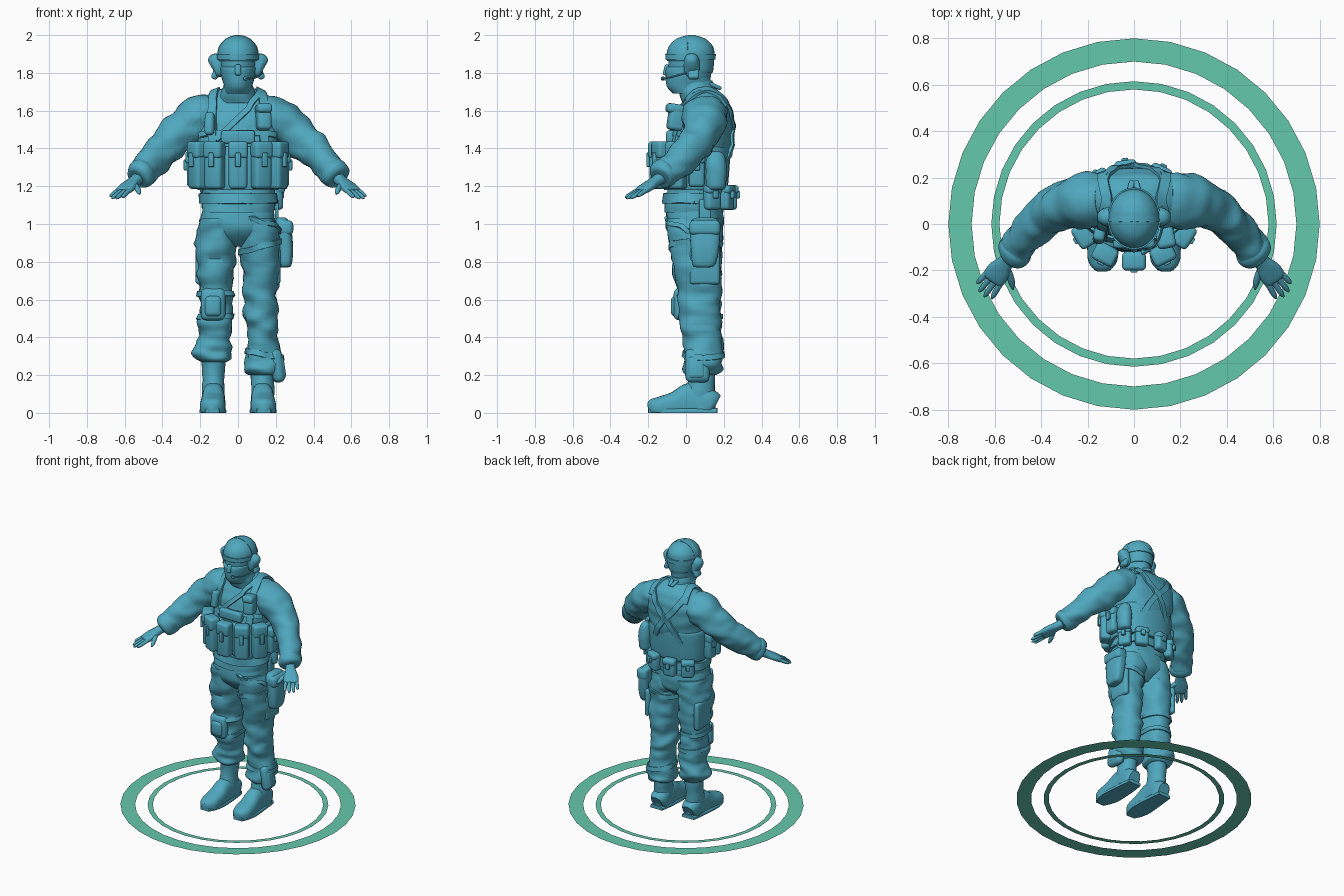
import bpy, bmesh, math
from mathutils import Vector, Matrix, noise
from mathutils.bvhtree import BVHTree

def material(name, col):
    m = bpy.data.materials.new(name)
    m.diffuse_color = (*col, 1)
    return m

BLUE = material("figure_blue", (0.08, 0.39, 0.52))
GREEN = material("ring_green", (0.13, 0.58, 0.41))
Z = Vector((0, 0, 1))

def finish(name, bm, mat=BLUE):
    if mat == BLUE:
        bmesh.ops.recalc_face_normals(bm, faces=bm.faces)
    me = bpy.data.meshes.new(name)
    bm.to_mesh(me)
    bm.free()
    me.materials.append(mat)
    ob = bpy.data.objects.new(name, me)
    bpy.context.scene.collection.objects.link(ob)
    return ob

def spline(pts, steps):
    out = []
    for i in range(len(pts) - 1):
        q = (pts[max(i - 1, 0)], pts[i], pts[i + 1], pts[min(i + 2, len(pts) - 1)])
        for k in range(steps):
            t = k / steps
            out.append([.5 * (2*b + (c-a)*t + (2*a-5*b+4*c-d)*t*t + (3*b-a-3*c+d)*t**3)
                        for a, b, c, d in zip(*q)])
    return out + [list(pts[-1])]

def skin(bm, rings):
    n = len(rings[0])
    for r0, r1 in zip(rings, rings[1:]):
        for j in range(n):
            bm.faces.new((r0[j], r0[(j+1) % n], r1[(j+1) % n], r1[j]))
    bm.faces.new(rings[0])
    bm.faces.new(rings[-1])

def loft(name, secs, flat=True, n=28, steps=4, power=2.0, fold=0.0):
    """Skin oval sections (x, y, z, half width, half depth); fold adds cloth creases."""
    rows, bm, rings = spline(secs, steps), bmesh.new(), []
    for i, (x, y, z, a, b) in enumerate(rows):
        c, u, v = Vector((x, y, z)), Vector((1, 0, 0)), Vector((0, 1, 0))
        if not flat:
            t = (Vector(rows[min(i+1, len(rows)-1)][:3]) - Vector(rows[max(i-1, 0)][:3])).normalized()
            u = t.cross(Z).normalized()
            v = u.cross(t)
        ring = []
        for j in range(n):
            w = 2 * math.pi * j / n
            cs, sn = math.cos(w), math.sin(w)
            d = u * math.copysign(abs(cs)**(2/power), cs) * a + v * math.copysign(abs(sn)**(2/power), sn) * b
            p = c + d
            if fold:
                p += d.normalized() * fold * noise.noise(Vector((p.x*9, p.y*9, p.z*20)))
            p.z = max(p.z, 0)
            ring.append(bm.verts.new(p))
        rings.append(ring)
    skin(bm, rings)
    return finish(name, bm)

def box(name, loc, size, rz=0, bevel=.012, tilt=0, ry=0):
    bm = bmesh.new()
    bmesh.ops.create_cube(bm, size=1, matrix=Matrix.Diagonal((*size, 1)))
    bmesh.ops.bevel(bm, geom=bm.edges[:], offset=min(bevel, min(size)*.48), segments=3, profile=.5, affect='EDGES')
    bm.transform(Matrix.Translation(loc) @ Matrix.Rotation(rz, 4, 'Z') @ Matrix.Rotation(ry, 4, 'Y')
                 @ Matrix.Rotation(tilt, 4, 'X'))
    return finish(name, bm)

def strap(name, pts, target, width=.03, thick=.01, steps=8):
    """Webbing band laid on the surface of target."""
    me = target.data
    tree = BVHTree.FromPolygons([v.co for v in me.vertices], [p.vertices[:] for p in me.polygons])
    hits = [tree.find_nearest(Vector(p))[:2] for p in spline(pts, steps)]
    bm, rings = bmesh.new(), []
    for i, (p, nrm) in enumerate(hits):
        t = hits[min(i+1, len(hits)-1)][0] - hits[max(i-1, 0)][0]
        s = t.cross(nrm).normalized() * width / 2
        rings.append([bm.verts.new(q) for q in (p-s-nrm*.008, p+s-nrm*.008, p+s+nrm*thick, p-s+nrm*thick)])
    skin(bm, rings)
    return finish(name, bm)

def hoop(cx, cy, rx, ry, z, dz=0):
    return [(cx + rx*math.cos(k*math.pi/6), cy + ry*math.sin(k*math.pi/6), z + dz*math.cos(k*math.pi/6)) for k in range(13)]

def pouch(name, deg, z, size, centre_y, rx, ry, out):
    """Flapped pouch standing outward from an oval round the body."""
    t = math.radians(deg)
    nrm = Vector((math.sin(t)/rx, -math.cos(t)/ry, 0)).normalized()
    base = Vector((rx*math.sin(t), centre_y - ry*math.cos(t), z))
    rz, (w, d, h) = math.atan2(nrm.x, -nrm.y), size
    c = base + nrm*out
    box(name, c, size, rz, .02)
    box(name + "_flap", c + nrm*.006 + Z*h*.33, (w*1.06, d*1.05, h*.36), rz, .018)
    box(name + "_tab", c + nrm*(d*.5 + .006) + Z*h*.12, (.03, .022, h*.3), rz, .005)

# ground rings: flat, single sided
for name, r0, r1 in (("outer_ring", .70, .80), ("inner_ring", .58, .615)):
    bm = bmesh.new()
    a, b = [[bm.verts.new((r*math.cos(k*math.pi/16), r*math.sin(k*math.pi/16), .004)) for k in range(32)] for r in (r0, r1)]
    for k in range(32):
        bm.faces.new((a[k], b[k], b[(k+1) % 32], a[(k+1) % 32]))
    finish(name, bm, GREEN)

# torso and pelvis
torso = loft("jacket", [(0, .04, 1.06, .19, .155), (0, .045, 1.12, .195, .155), (0, .05, 1.2, .19, .148),
    (0, .06, 1.3, .2, .155), (0, .08, 1.42, .215, .16), (0, .095, 1.52, .23, .15), (0, .105, 1.6, .235, .135),
    (0, .11, 1.65, .2, .11), (0, .105, 1.69, .145, .085), (0, .09, 1.72, .08, .07)], n=40, power=2.3, fold=.012)
loft("trouser_seat", [(0, .045, 1.09, .185, .145), (0, .045, 1.01, .2, .155), (0, .05, .94, .17, .135),
    (0, .055, .88, .06, .07)], power=2.3, fold=.008)
strap("waist_belt", hoop(0, .045, .2, .16, 1.135), torso, .055, .014, 4)

# legs, boots
legs = {}
for s, side in ((-1, "right"), (1, "left")):
    low = .27 if s < 0 else .2
    legs[s] = loft(side + "_trouser_leg", [(s*.1, .045, 1.03, .1, .15), (s*.115, .05, .92, .107, .14),
        (s*.122, .062, .76, .1, .125), (s*.12, .068, .62, .088, .112), (s*.12, .075, .5, .09, .113),
        (s*.125, .085, .41, .083, .1), (s*.135, .09, low+.06, .1, .105), (s*.132, .088, low+.02, .092, .095),
        (s*.13, .085, low, .062, .075)], n=32, steps=6, power=2.3, fold=.022)
    loft(side + "_boot_shaft", [(s*.13, .085, low+.04, .064, .075), (s*.13, .085, .2, .06, .07),
        (s*.13, .075, .1, .06, .078), (s*.13, .08, .02, .06, .075)], fold=.006)
    loft(side + "_boot_foot", [(s*.13, .16, .045, .042, .05), (s*.13, .13, .055, .062, .07), (s*.13, .03, .06, .06, .1),
        (s*.132, -.06, .042, .066, .07), (s*.135, -.14, .03, .066, .056), (s*.136, -.18, .03, .052, .045),
        (s*.136, -.202, .028, .025, .025)], flat=False, power=2.6)
    loft(side + "_boot_sole", [(s*.132, .165, .008, .05, .018), (s*.131, .05, .008, .064, .018),
        (s*.134, -.1, .008, .07, .018), (s*.136, -.2, .008, .035, .018)], flat=False, power=4)
    box(side + "_thigh_pocket", (s*.205, .1, .78), (.04, .16, .2), 0, .018)

# knee pads: one worn high, one slipped down
box("right_knee_pad", (-.132, -.035, .575), (.13, .06, .17), 0, .03)
box("right_knee_cap", (-.132, -.055, .565), (.09, .05, .11), 0, .024)
box("left_knee_pad", (.205, .06, .25), (.065, .13, .18), .1, .032, 0, -.15)
box("left_knee_cap", (.226, .055, .24), (.04, .09, .12), .1, .02, 0, -.15)
for z in (.51, .63):
    strap("right_knee_strap", hoop(-.12, .07, .1, .12, z), legs[-1], .028, .008, 4)
strap("left_knee_strap", hoop(.13, .09, .1, .1, .31, -.02), legs[1], .03, .008, 4)

# thigh holster
loft("holster", [(.245, .09, .77, .02, .03), (.25, .095, .785, .034, .06), (.25, .1, .87, .042, .075),
    (.242, .1, .98, .04, .08), (.232, .1, 1.02, .034, .07), (.228, .1, 1.035, .02, .04)], power=3)
box("holster_flap", (.25, .1, .98), (.085, .165, .08), 0, .025)
box("holster_hanger", (.205, .1, 1.07), (.02, .06, .12), 0, .006)
strap("holster_leg_strap", hoop(.12, .06, .11, .14, .88, .03), legs[1], .03, .008, 4)
strap("holster_front_strap", [(.02, -.12, 1.04), (.12, -.1, 1.01), (.22, .02, .96)], legs[1], .025, .01)

# arms and hands
for s, side in ((-1, "right"), (1, "left")):
    loft(side + "_sleeve", [(s*.13, .105, 1.6, .1, .085), (s*.2, .1, 1.565, .12, .112), (s*.29, .085, 1.495, .105, .105),
        (s*.37, .045, 1.42, .088, .098), (s*.43, -.01, 1.36, .082, .09), (s*.485, -.075, 1.295, .074, .078),
        (s*.515, -.115, 1.262, .07, .072), (s*.528, -.133, 1.248, .05, .05)], flat=False, steps=6, fold=.018)
    loft(side + "_cuff", [(s*.5, -.1, 1.278, .07, .075), (s*.512, -.115, 1.266, .078, .08),
        (s*.53, -.135, 1.25, .07, .07), (s*.535, -.14, 1.245, .045, .045)], flat=False, fold=.008)
    loft(side + "_palm", [(s*.515, -.12, 1.255, .036, .032), (s*.55, -.162, 1.225, .034, .027),
        (s*.58, -.2, 1.2, .05, .024), (s*.605, -.235, 1.178, .05, .02), (s*.612, -.245, 1.172, .035, .012)],
        flat=False, n=16, power=2.5)
    d, u = Vector((s*.54, -.72, -.44)), Vector((-s*.8, -.6, 0))
    for k, length in enumerate((.075, .1, .105, .09)):
        off = (k - 1.5) * .024
        p = Vector((s*.602, -.23, 1.18)) + u*off
        dk = (d + u*off*3).normalized()
        loft("%s_finger_%d" % (side, k+1), [(*(p + dk*length*f), r, r) for f, r in
             ((0, .013), (.5, .0125), (.85, .01), (1, .003))], flat=False, n=10, steps=2)
    loft(side + "_thumb", [(s*.555, -.185, 1.212, .018, .018), (s*.535, -.225, 1.192, .016, .015),
        (s*.525, -.26, 1.17, .013, .012), (s*.522, -.282, 1.158, .004, .004)], flat=False, n=10, steps=3)

# chest rig with pouches
loft("chest_rig_panel", [(0, .05, 1.18, .205, .16), (0, .052, 1.2, .218, .17), (0, .06, 1.38, .226, .175),
    (0, .062, 1.41, .215, .165)], power=2.4)
for deg in (-62, -31, 0, 31, 62):
    pouch("magazine_pouch", deg, 1.31, (.098, .075, .25), .05, .22, .185, .02)
for deg in (-92, 92):
    pouch("side_pouch", deg, 1.29, (.085, .06, .19), .05, .22, .175, .02)
loft("canteen", [(.215, .16, 1.18, .025, .03), (.22, .16, 1.2, .045, .052), (.222, .16, 1.3, .048, .056),
    (.218, .16, 1.36, .036, .045), (.215, .16, 1.385, .015, .018)], fold=.004)
for deg in (118, 150, 189, 222):
    pouch("belt_pouch", deg, 1.14, (.09, .06, .13), .045, .195, .165, .03)

# harness webbing
for s in (-1, 1):
    strap("shoulder_strap", [(s*.13, .2, 1.62), (s*.12, .11, 1.72), (s*.13, .02, 1.64), (s*.14, -.05, 1.52), (s*.14, -.08, 1.4)], torso, .045, .014)
    strap("back_strap", [(s*.13, .17, 1.67), (s*.07, .24, 1.57), (-s*.04, .26, 1.45), (-s*.13, .25, 1.28), (-s*.15, .2, 1.16)], torso, .04, .013)
strap("sling", [(.11, .08, 1.7), (.06, 0, 1.61), (-.03, -.06, 1.53), (-.12, -.08, 1.45)], torso, .03, .016)
strap("chest_band", [(-.2, 0, 1.47), (0, -.1, 1.49), (.2, 0, 1.47)], torso, .03, .012)
box("admin_pouch", (0, -.08, 1.46), (.18, .05, .07), 0, .015)
box("radio_pouch", (.135, -.05, 1.56), (.075, .09, .13), .2, .02, -.15)
box("radio_flap", (.135, -.055, 1.61), (.08, .1, .05), .2, .018, -.15)
box("torch", (-.15, -.05, 1.53), (.05, .06, .12), -.2, .018, -.15)

# head, mask and scarf
loft("scarf", [(0, .085, 1.64, .115, .105), (0, .07, 1.68, .1, .1), (0, .05, 1.72, .088, .1), (0, .04, 1.76, .075, .095)], fold=.014)
loft("head", [(0, .04, 1.7, .065, .085), (0, .02, 1.76, .078, .11), (0, .02, 1.82, .09, .113), (0, .022, 1.88, .095, .115),
    (0, .024, 1.94, .085, .105), (0, .024, 1.985, .03, .04)])
loft("face_mask", [(0, .03, 1.69, .07, .1), (0, .01, 1.73, .076, .112), (0, .012, 1.79, .089, .121),
    (0, .016, 1.825, .095, .122), (0, .02, 1.832, .088, .112)], fold=.005)
box("nose", (0, -.103, 1.815), (.032, .03, .06), 0, .012, -.25)
helmet = loft("helmet", [(0, .024, 1.862, .1, .118), (0, .024, 1.868, .107, .126), (0, .024, 1.9, .108, .127),
    (0, .026, 1.94, .098, .117), (0, .026, 1.975, .07, .085), (0, .026, 1.993, .037, .046), (0, .026, 2.0, .006, .008)], n=32)
loft("helmet_neck_guard", [(0, .055, 1.8, .085, .085), (0, .052, 1.82, .093, .093), (0, .05, 1.88, .102, .1)])
strap("helmet_rim_band", hoop(0, .024, .11, .13, 1.885), helmet, .03, .006, 4)
strap("helmet_top_band", [(.11, .03, 1.88), (.1, .03, 1.96), (0, .03, 2.01), (-.1, .03, 1.96), (-.11, .03, 1.88)], helmet, .04, .001)
for s in (-1, 1):
    loft("ear_cup", [(s*.085, .03, 1.84, .04, .06), (s*.115, .03, 1.84, .042, .063), (s*.132, .03, 1.837, .034, .055),
        (s*.142, .03, 1.832, .018, .03)], flat=False, n=20, power=2.6)
    box("ear_flap", (s*.118, .04, 1.795), (.035, .06, .06), 0, .014, 0, -s*.4)
    box("scarf_tail", (s*.015, .155, 1.73), (.025, .07, .02), s*.25, .008, -.4)
loft("microphone_boom", [(.125, 0, 1.8, .006, .006), (.105, -.07, 1.78, .005, .005), (.06, -.115, 1.77, .005, .005),
    (.04, -.122, 1.77, .012, .012), (.03, -.122, 1.77, .006, .006)], flat=False, n=8)

# smooth cloth, crisp edges
objs = [o for o in bpy.context.scene.objects if "ring" not in o.name]
for o in objs:
    o.select_set(True)
bpy.context.view_layer.objects.active = objs[0]
bpy.ops.object.shade_smooth_by_angle(angle=math.radians(40))
